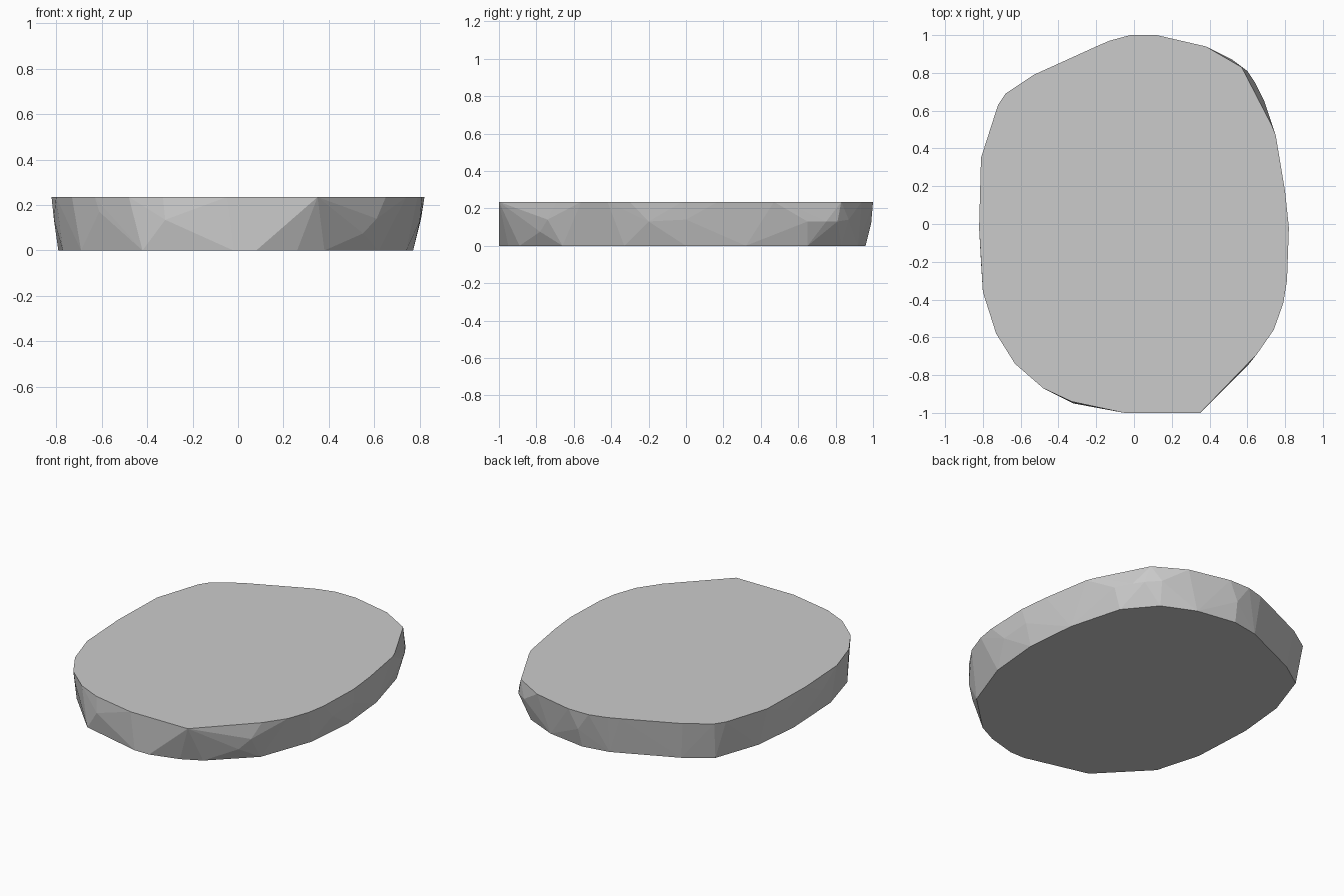
import bpy, bmesh

TOP_Z = 0.235

# Outline of the flat top face
top = [(-0.02, 1.0), (0.12, 1.0), (0.38, 0.94), (0.57, 0.83), (0.73, 0.52), (0.75, 0.47),
       (0.80, 0.17), (0.82, -0.02), (0.81, -0.30), (0.79, -0.42), (0.74, -0.56), (0.65, -0.69),
       (0.35, -1.0), (-0.05, -1.0), (-0.33, -0.94), (-0.48, -0.87), (-0.63, -0.74), (-0.73, -0.58),
       (-0.80, -0.36), (-0.82, -0.02), (-0.81, 0.35), (-0.72, 0.63), (-0.68, 0.69), (-0.53, 0.79),
       (-0.20, 0.94), (-0.13, 0.97)]

# Outline of the slightly smaller base
base = [(-0.02, -1.0), (0.08, -1.0), (0.26, -0.95), (0.38, -0.89), (0.62, -0.66), (0.74, -0.33),
        (0.77, 0.0), (0.74, 0.32), (0.65, 0.65), (0.50, 0.83), (0.30, 0.92), (0.05, 0.96),
        (-0.12, 0.93), (-0.50, 0.76), (-0.66, 0.65), (-0.76, 0.36), (-0.79, 0.05),
        (-0.77, -0.34), (-0.69, -0.62), (-0.42, -0.90)]

# Chipped corners between base and top
chips = [(0.52, 0.87, 0.14), (0.60, 0.81, 0.13), (0.64, 0.75, 0.13), (0.69, 0.65, 0.13),
         (0.55, -0.78, 0.075), (0.61, -0.74, 0.14), (-0.32, -0.95, 0.135), (-0.61, -0.75, 0.17),
         (0.80, -0.20, 0.13), (0.805, 0.0, 0.14), (-0.81, 0.15, 0.15), (-0.81, -0.20, 0.14),
         (0.06, 0.99, 0.12)]

# Faceted stone slab as the convex skin of all points
bm = bmesh.new()
for x, y in top:
    bm.verts.new((x, y, TOP_Z))
for x, y in base:
    bm.verts.new((x, y, 0))
for p in chips:
    bm.verts.new(p)
hull = bmesh.ops.convex_hull(bm, input=bm.verts[:])
loose = {g for g in hull["geom_interior"] + hull["geom_unused"] if isinstance(g, bmesh.types.BMVert)}
bmesh.ops.delete(bm, geom=list(loose), context='VERTS')
bmesh.ops.dissolve_limit(bm, angle_limit=0.01, verts=bm.verts[:], edges=bm.edges[:])
bmesh.ops.recalc_face_normals(bm, faces=bm.faces[:])

mesh = bpy.data.meshes.new("stone_slab")
bm.to_mesh(mesh)
bm.free()
bpy.context.collection.objects.link(bpy.data.objects.new("stone_slab", mesh))
